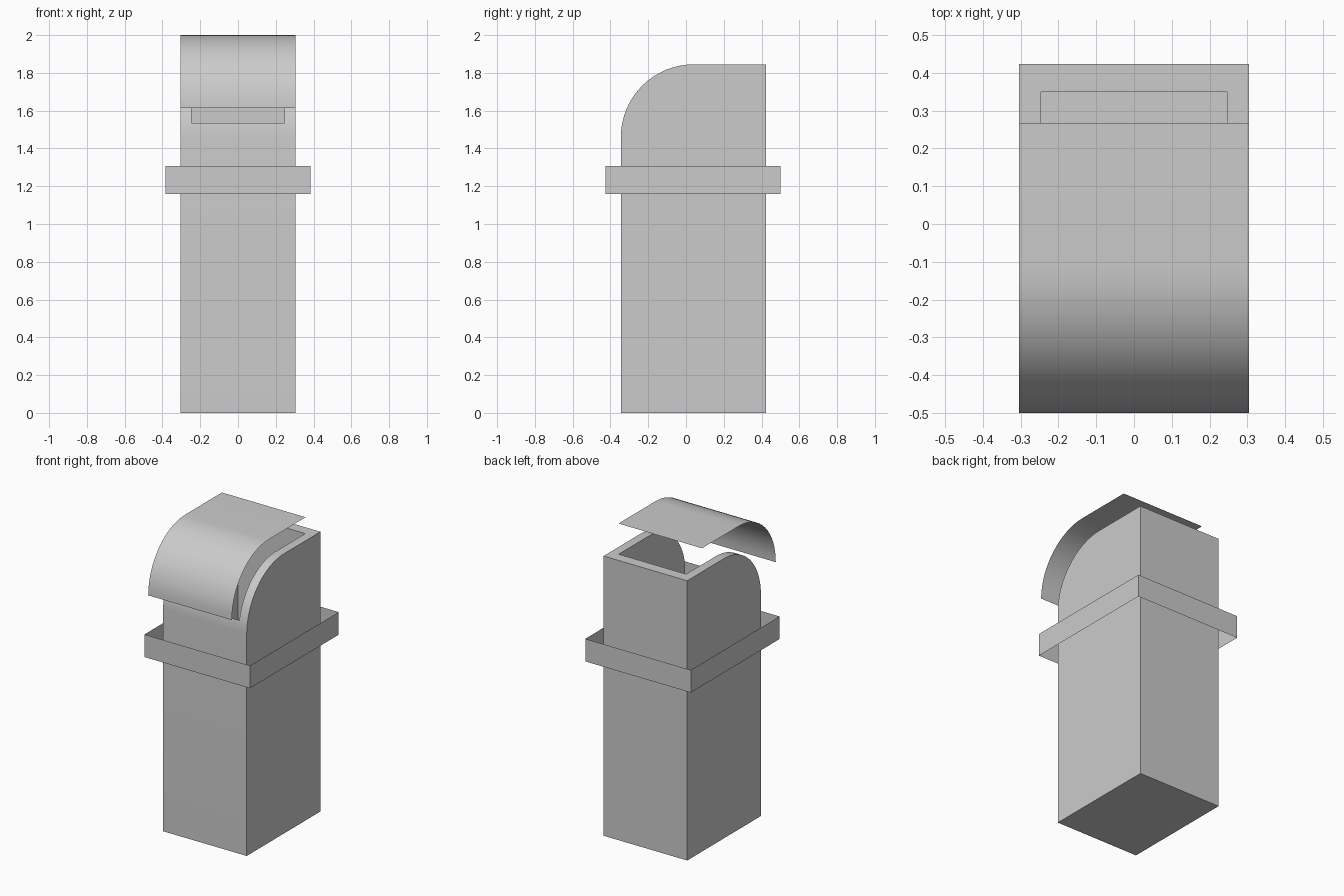
import bpy, bmesh, math

if "Cube" in bpy.data.objects:
    bpy.data.objects.remove(bpy.data.objects["Cube"])

W = 0.305                      # half width of the bin
FRONT, BACK, TOP, R = -0.345, 0.423, 1.845, 0.385
SEG = 16


def arc_profile():
    """(y, z) points from the front shoulder over the rounded corner to the back."""
    pts = [(FRONT + R - R * math.cos(a), TOP - R + R * math.sin(a))
           for a in (math.pi / 2 * i / SEG for i in range(SEG + 1))]
    return pts + [(BACK, TOP)]


def sweep(name, profile, half, closed=False, dy=0, dz=0):
    """Extrude a (y, z) profile across x, with end caps when closed."""
    bm = bmesh.new()
    left, right = [[bm.verts.new((x, y + dy, z + dz)) for y, z in profile]
                   for x in (-half, half)]
    n = len(profile)
    for i in range(n if closed else n - 1):
        j = (i + 1) % n
        bm.faces.new((left[i], right[i], right[j], left[j]))
    if closed:
        bm.faces.new(left)
        bm.faces.new(right[::-1])
        bmesh.ops.recalc_face_normals(bm, faces=bm.faces)
    me = bpy.data.meshes.new(name)
    bm.to_mesh(me)
    bm.free()
    ob = bpy.data.objects.new(name, me)
    bpy.context.collection.objects.link(ob)
    return ob


def activate(ob):
    bpy.ops.object.select_all(action='DESELECT')
    ob.select_set(True)
    bpy.context.view_layer.objects.active = ob


# Bin body: rounded front shoulder, hollowed from above
body = sweep("bin_body", [(BACK, 0), (FRONT, 0)] + arc_profile(), W, closed=True)
cutter = sweep("hollow_cutter",
               [(-0.3375, 0.08), (0.35, 0.08), (0.35, 2.1), (-0.3375, 2.1)],
               0.246, closed=True)
cutter.hide_render = True
mod = body.modifiers.new("hollow", 'BOOLEAN')
mod.operation, mod.solver, mod.object = 'DIFFERENCE', 'EXACT', cutter
activate(body)
bpy.ops.object.modifier_apply(modifier=mod.name)
bpy.data.objects.remove(cutter, do_unlink=True)

# Thin curved lid floating in front of and above the opening
lid = sweep("lid", arc_profile(), W, dy=-0.155, dz=0.155)

# Thin open band around the body
bm = bmesh.new()
corners = [(-0.385, -0.425), (0.385, -0.425), (0.385, 0.5), (-0.385, 0.5)]
low, high = [[bm.verts.new((x, y, z)) for x, y in corners] for z in (1.158, 1.307)]
for i in range(4):
    j = (i + 1) % 4
    bm.faces.new((low[i], low[j], high[j], high[i]))
me = bpy.data.meshes.new("band")
bm.to_mesh(me)
bm.free()
bpy.context.collection.objects.link(bpy.data.objects.new("band", me))

# Smooth the curved shells, keep the edges crisp
for ob in (body, lid):
    activate(ob)
    bpy.ops.object.shade_smooth_by_angle(angle=math.radians(30))
